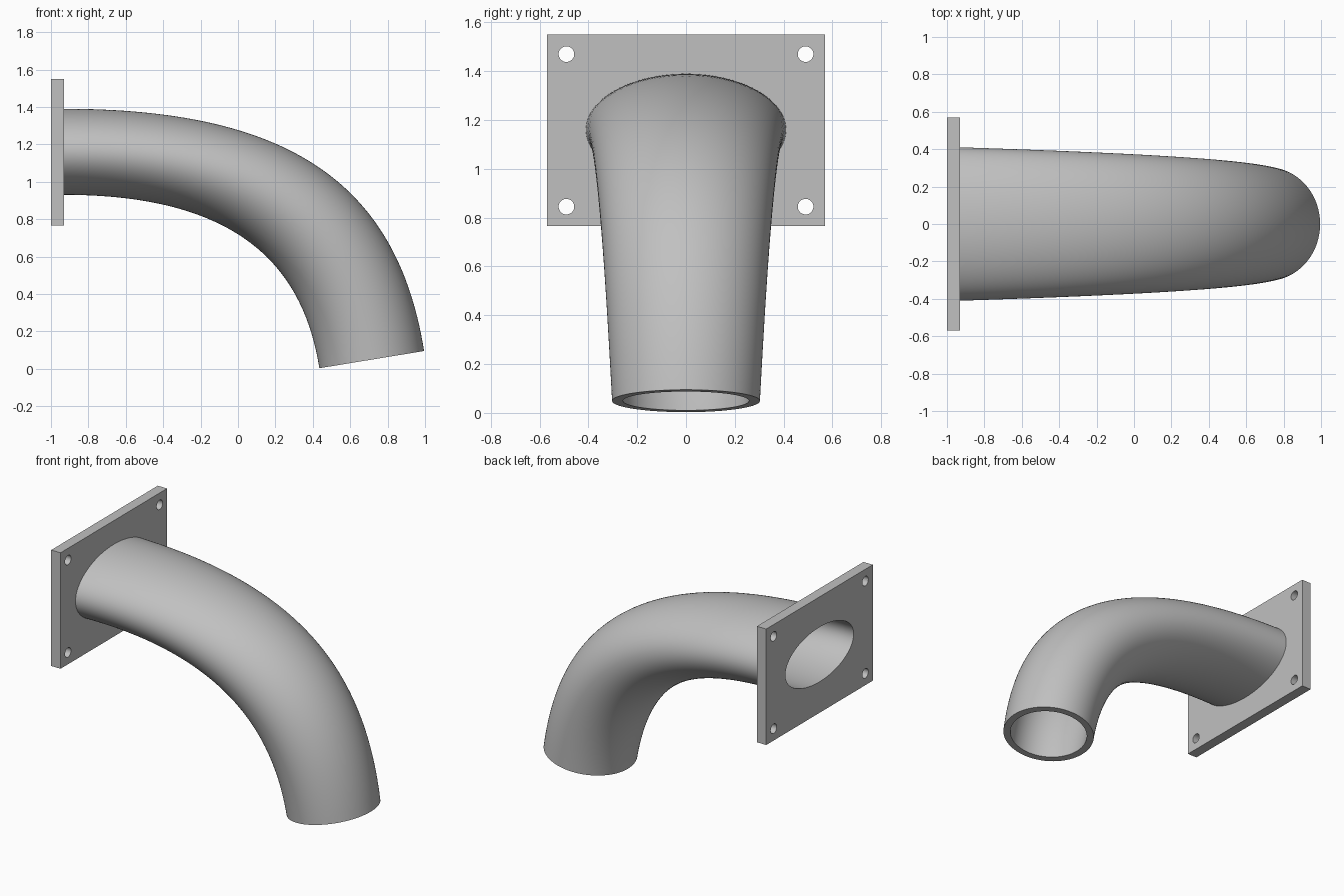
import bpy, bmesh, math
from mathutils import Vector

if "Cube" in bpy.data.objects:
    bpy.data.objects.remove(bpy.data.objects["Cube"])

grey = bpy.data.materials.new("plain_grey")
grey.diffuse_color = (0.53, 0.53, 0.53, 1)
grey.use_nodes = True
grey.node_tree.nodes["Principled BSDF"].inputs["Base Color"].default_value = grey.diffuse_color

SIDES, STEPS = 96, 56
WALL = 0.045
PLATE_X = (-1.0, -0.93)
PLATE_Z = (0.765, 1.55)
BORE_Z = 1.16


def bezier(p, t):
    s = 1 - t
    return p[0]*s**3 + p[1]*3*s*s*t + p[2]*3*s*t*t + p[3]*t**3


def edge_curve(start, end, a, b):
    """Curve leaving the plate level and ending square to the cut mouth."""
    p0, p3 = Vector((start[0], 0, start[1])), Vector((end[0], 0, end[1]))
    return [p0, p0 + Vector((a, 0, 0)), p3 + Vector((-0.159, 0, 0.987))*b, p3]


upper = edge_curve((-0.93, 1.39), (0.995, 0.095), 1.24, 0.88)
lower = edge_curve((-0.93, 0.93), (0.435, 0.003), 0.99, 0.5)


def ring(bm, t, inset):
    top, bottom = bezier(upper, t), bezier(lower, t)
    mid, half = (top + bottom)/2, (top - bottom)/2
    up = half.normalized()*(half.length - inset)
    side = Vector((0, 0.41 - 0.107*t - inset, 0))
    return [bm.verts.new(mid + up*math.sin(2*math.pi*i/SIDES)
                         + side*math.cos(2*math.pi*i/SIDES)) for i in range(SIDES)]


# Bent pipe: outer skin to the mouth, rim, then inner skin back to the plate
bm = bmesh.new()
rings = [ring(bm, k/STEPS, 0) for k in range(STEPS + 1)]
rings += [ring(bm, k/STEPS, WALL) for k in range(STEPS, -1, -1)]
rings.append(rings[0])
for r, s in zip(rings, rings[1:]):
    for i in range(SIDES):
        j = (i + 1) % SIDES
        bm.faces.new((r[i], r[j], s[j], s[i]))
bmesh.ops.recalc_face_normals(bm, faces=bm.faces)
mesh = bpy.data.meshes.new("bent_pipe")
bm.to_mesh(mesh)
bm.free()
pipe = bpy.data.objects.new("bent_pipe", mesh)
bpy.context.collection.objects.link(pipe)
mesh.materials.append(grey)
bpy.context.view_layer.objects.active = pipe
pipe.select_set(True)
bpy.ops.object.shade_smooth_by_angle(angle=math.radians(30))

# Mounting plate
bpy.ops.mesh.primitive_cube_add(size=1, location=(sum(PLATE_X)/2, 0, sum(PLATE_Z)/2))
plate = bpy.context.object
plate.name = "mounting_plate"
plate.scale = (PLATE_X[1] - PLATE_X[0], 1.14, PLATE_Z[1] - PLATE_Z[0])
bpy.ops.object.transform_apply(location=False, rotation=False, scale=True)
plate.data.materials.append(grey)


def cut(name, y, z, ry, rz, sides):
    """Cut an elliptical hole through the plate."""
    bpy.ops.mesh.primitive_cylinder_add(vertices=sides, radius=1, depth=0.3,
                                        location=(sum(PLATE_X)/2, y, z),
                                        rotation=(0, math.pi/2, 0))
    cutter = bpy.context.object
    cutter.name = name
    cutter.scale = (rz, ry, 1)
    cutter.data.materials.append(grey)
    cutter.hide_render = True
    mod = plate.modifiers.new(name, 'BOOLEAN')
    mod.operation, mod.solver, mod.object = 'DIFFERENCE', 'EXACT', cutter
    bpy.context.view_layer.objects.active = plate
    bpy.ops.object.modifier_apply(modifier=name)
    bpy.data.objects.remove(cutter, do_unlink=True)


# Pipe bore and four bolt holes
cut("bore_cutter", 0, BORE_Z, 0.41 - WALL, 0.23 - WALL, SIDES)
for y in (-0.49, 0.49):
    for z in (0.845, 1.47):
        cut("bolt_hole_cutter", y, z, 0.032, 0.032, 32)

bpy.ops.object.select_all(action='DESELECT')
plate.select_set(True)
bpy.context.view_layer.objects.active = plate
bpy.ops.object.shade_smooth_by_angle(angle=math.radians(30))
